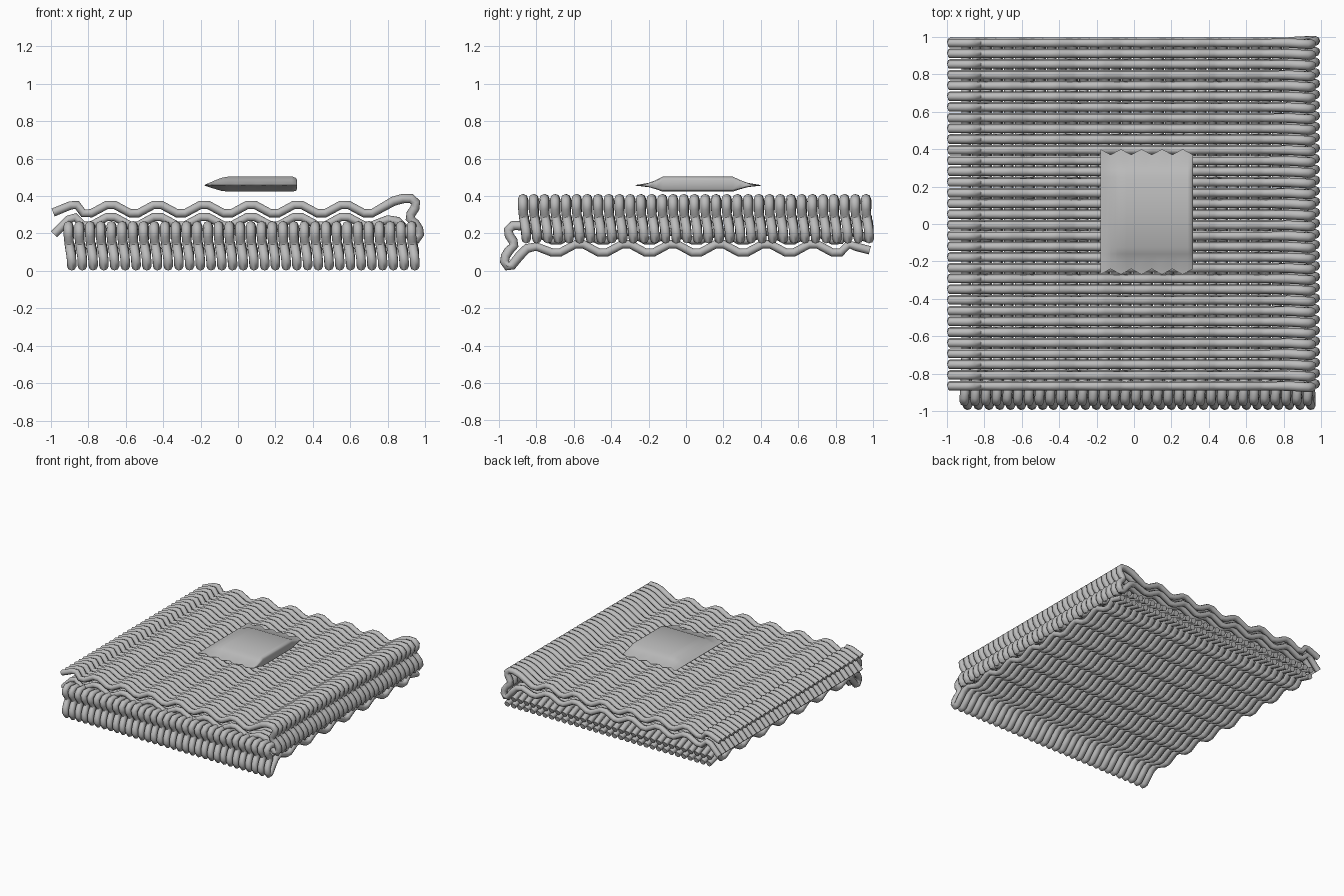
import bpy, math

if "Cube" in bpy.data.objects:
    bpy.data.objects.remove(bpy.data.objects["Cube"], do_unlink=True)

grey = bpy.data.materials.new("plain grey")
grey.use_nodes = True
COLOUR = (0.5, 0.5, 0.5, 1)
grey.diffuse_color = COLOUR
grey.node_tree.nodes["Principled BSDF"].inputs["Base Color"].default_value = COLOUR

PITCH = 0.0573
COUNT = 33


def finish(obj, angle):
    bpy.ops.object.select_all(action="DESELECT")
    obj.select_set(True)
    bpy.context.view_layer.objects.active = obj
    bpy.ops.object.shade_smooth_by_angle(angle=math.radians(angle))


def wave(z, y):
    """Zigzag run with narrow flattened crests and troughs, a quarter unit long."""
    pts = []
    for i in range(1, 14):
        x = -0.93 + 0.125 * i
        h = z + (0.022 if i % 2 == 0 else -0.022)
        pts += [(x - 0.022, y, h), (x + 0.022, y, h)]
    return pts


def noodle_layer(name, tail_z):
    """Strands along x: a top run, a leaning double fold and a run back underneath."""
    top_run = [(-0.988, 0, 0.312), (-0.895, 0, 0.35), (-0.86, 0, 0.352)] + wave(0.33, 0)
    fold = [(0.83, 0, 0.372), (0.88, -0.003, 0.386), (0.925, -0.006, 0.387),
            (0.95, -0.006, 0.365), (0.945, -0.006, 0.335), (0.925, -0.003, 0.305), (0.92, 0, 0.28),
            (0.945, 0.004, 0.255), (0.965, 0.009, 0.225), (0.97, 0.012, 0.195),
            (0.955, 0.012, 0.17), (0.93, 0.012, 0.175), (0.89, 0.01, 0.225), (0.85, 0.008, 0.265)]
    back_run = [(0.8, 0.006, 0.275)] + wave(0.265, 0.006)[::-1]
    back_run += [(-0.87, 0.006, 0.287), (-0.905, 0.006, 0.275), (-0.983, 0.006, tail_z)]
    path = top_run + fold + back_run

    curve = bpy.data.curves.new(name, "CURVE")
    curve.dimensions = "3D"
    curve.bevel_depth = 0.0225
    curve.bevel_resolution = 2
    curve.use_fill_caps = True
    spline = curve.splines.new("POLY")
    spline.points.add(len(path) - 1)
    for point, co in zip(spline.points, path):
        point.co = (*co, 1)
        # Strands swell a little around the fold
        point.radius = 1.12 if co in fold else 1.0

    obj = bpy.data.objects.new(name, curve)
    bpy.context.collection.objects.link(obj)
    bpy.ops.object.select_all(action="DESELECT")
    bpy.context.view_layer.objects.active = obj
    obj.select_set(True)
    bpy.ops.object.convert(target="MESH")
    obj = bpy.context.view_layer.objects.active
    obj.data.materials.clear()
    obj.data.materials.append(grey)
    finish(obj, 50)
    # Repeat the strand side by side
    array = obj.modifiers.new("strands", "ARRAY")
    array.use_relative_offset = False
    array.use_constant_offset = True
    array.constant_offset_displace = (0, -PITCH, 0)
    array.count = COUNT
    return obj


# Upper layer has its fold on the left side; the lower one is turned to fold at the front
upper = noodle_layer("upper_noodle_layer", 0.195)
upper.location = (0, 0.967, 0)
lower = noodle_layer("lower_noodle_layer", 0.255)
lower.rotation_euler.z = -math.pi / 2
lower.location = (0.933, 0, -0.145)

# Seasoning packet: a pillow with crimped, toothed seals at front and back
MID = 0.457
across = [(-0.18, 0.04), (-0.13, 0.5), (-0.09, 0.85), (-0.05, 1), (0.29, 1), (0.31, 0.85), (0.315, 0.6)]
along = [(-0.255, 0.04), (-0.2, 0.28), (-0.16, 0.6), (-0.125, 1), (0.25, 1), (0.29, 0.6), (0.33, 0.28), (0.385, 0.04)]


def fullness(x):
    for (x0, f0), (x1, f1) in zip(across, across[1:]):
        if x <= x1:
            return f0 + (f1 - f0) * (x - x0) / (x1 - x0)
    return across[-1][1]


TEETH = 18
xs = sorted({round(-0.18 + 0.495 * i / TEETH, 4) for i in range(TEETH + 1)} | {x for x, f in across})
verts, faces = [], []
rows, cols = len(along), len(xs)
for side, depth in ((1, 0.047), (-1, 0.034)):
    for r, (y, full) in enumerate(along):
        for x in xs:
            phase = (x + 0.18) / 0.11 % 1
            tooth = 0.03 * (abs(2 * phase - 1) - 0.5)
            edge = tooth if r == rows - 1 else -tooth if r == 0 else 0
            verts.append((x, y + edge, MID + side * depth * fullness(x) * full))
size = rows * cols
for r in range(rows - 1):
    for c in range(cols - 1):
        a = r * cols + c
        quad = (a, a + 1, a + cols + 1, a + cols)
        faces += [quad, tuple(size + v for v in reversed(quad))]
# Close the rim between the two skins
rim = [c for c in range(cols)] + [r * cols + cols - 1 for r in range(1, rows)]
rim += [size - 1 - c for c in range(1, cols)] + [r * cols for r in range(rows - 2, 0, -1)]
for a, b in zip(rim, rim[1:] + rim[:1]):
    faces.append((b, a, a + size, b + size))
mesh = bpy.data.meshes.new("seasoning_packet")
mesh.from_pydata(verts, [], faces)
mesh.materials.append(grey)
packet = bpy.data.objects.new("seasoning_packet", mesh)
bpy.context.collection.objects.link(packet)
finish(packet, 60)
